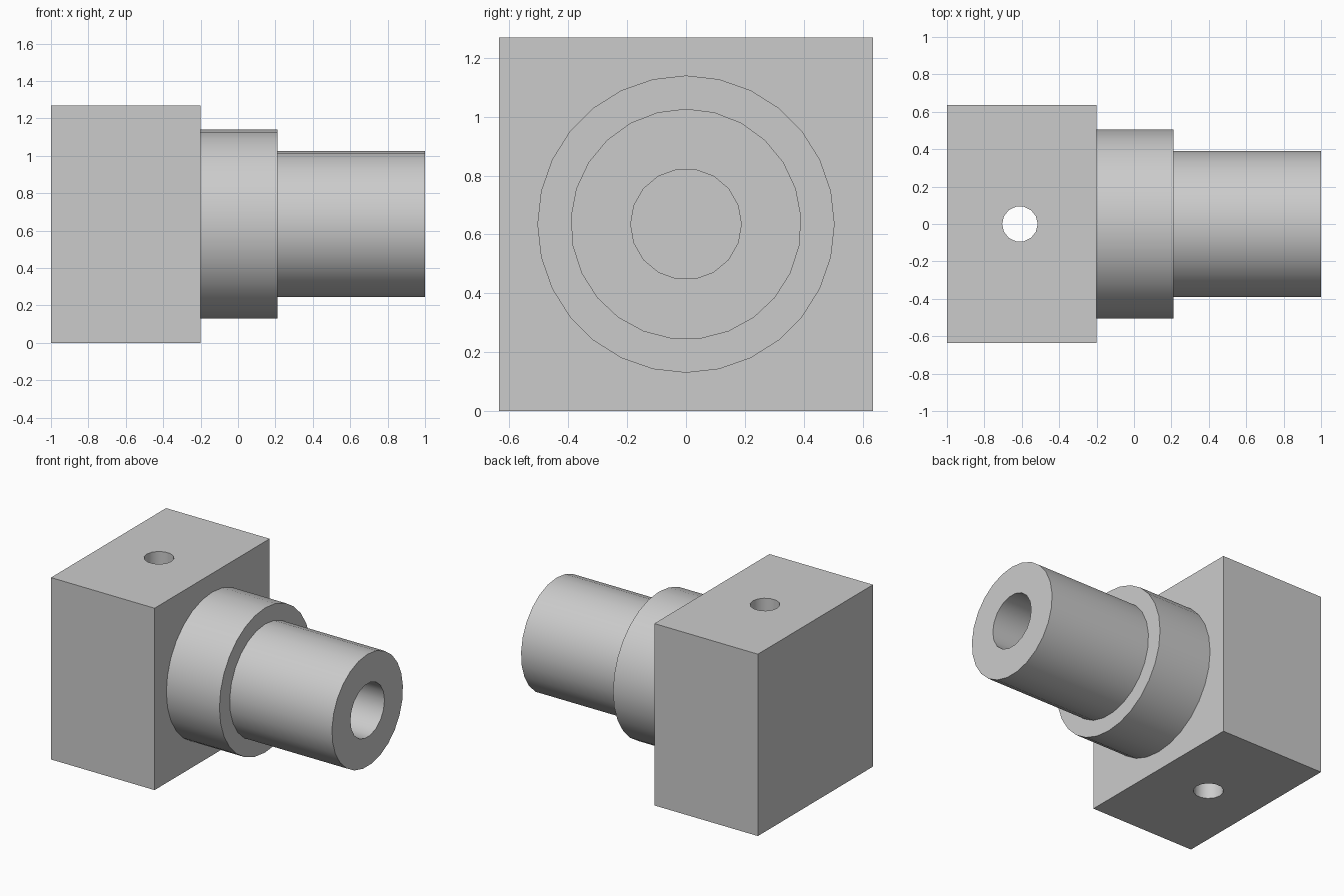
import bpy
import bmesh
from math import radians
from mathutils import Matrix, Vector

cube = bpy.data.objects.get("Cube")
if cube:
    bpy.data.objects.remove(cube, do_unlink=True)

HALF = 0.635                       # half the block's width and the axis height
BLOCK_LEFT, STEP, SHOULDER, TIP = -1.0, -0.2, 0.21, 1.0
HOLE_X = -0.61

grey = bpy.data.materials.new("plain grey")
grey.use_nodes = True
colour = (0.6, 0.6, 0.6, 1)
grey.diffuse_color = colour
grey.node_tree.nodes["Principled BSDF"].inputs["Base Color"].default_value = colour

# Turns a z-axis cylinder onto the x axis, its first vertex pointing up
TO_X = Matrix(((0, 0, 1), (1, 0, 0), (0, 1, 0))).to_4x4()


def finish(name, bm):
    mesh = bpy.data.meshes.new(name)
    bm.to_mesh(mesh)
    bm.free()
    mesh.materials.append(grey)
    obj = bpy.data.objects.new(name, mesh)
    bpy.context.collection.objects.link(obj)
    return obj


def cylinder(name, radius, start, end, sides, turn=Matrix(), centre=(0, 0, 0), roll=0):
    bm = bmesh.new()
    place = (Matrix.Translation(centre) @ turn
             @ Matrix.Translation((0, 0, (start + end) / 2))
             @ Matrix.Rotation(radians(roll), 4, "Z"))
    bmesh.ops.create_cone(bm, cap_ends=True, segments=sides, radius1=radius,
                          radius2=radius, depth=end - start, matrix=place)
    return finish(name, bm)


def box(name, low, high):
    low, high = Vector(low), Vector(high)
    bm = bmesh.new()
    bmesh.ops.create_cube(bm, size=1, matrix=Matrix.Translation((low + high) / 2)
                          @ Matrix.Diagonal((high - low).to_4d()))
    return finish(name, bm)


def drill(obj, cutter):
    bpy.ops.object.select_all(action="DESELECT")
    obj.select_set(True)
    bpy.context.view_layer.objects.active = obj
    cut = obj.modifiers.new("drill", "BOOLEAN")
    cut.operation = "DIFFERENCE"
    cut.solver = "EXACT"
    cut.object = cutter
    bpy.ops.object.modifier_apply(modifier=cut.name)
    bpy.ops.object.shade_smooth_by_angle(angle=radians(35))


axis = (0, 0, HALF)

# Solid parts
block = box("block", (BLOCK_LEFT, -HALF, 0), (STEP, HALF, 2 * HALF))
collar = cylinder("collar", 0.505, STEP, SHOULDER, 28, TO_X, axis)
shaft = cylinder("shaft", 0.392, SHOULDER, TIP, 25, TO_X, axis)

# Cross hole through the block, and blind bore down the shaft
hole = cylinder("hole_cutter", 0.095, -0.1, 2 * HALF + 0.1, 14,
                centre=(HOLE_X, 0, 0), roll=90)
bore = cylinder("bore_cutter", 0.188, STEP - 0.1, TIP + 0.1, 18, TO_X, axis, 90)
for part, cutter in ((block, hole), (collar, bore), (shaft, bore)):
    drill(part, cutter)
for cutter in (hole, bore):
    bpy.data.objects.remove(cutter, do_unlink=True)
